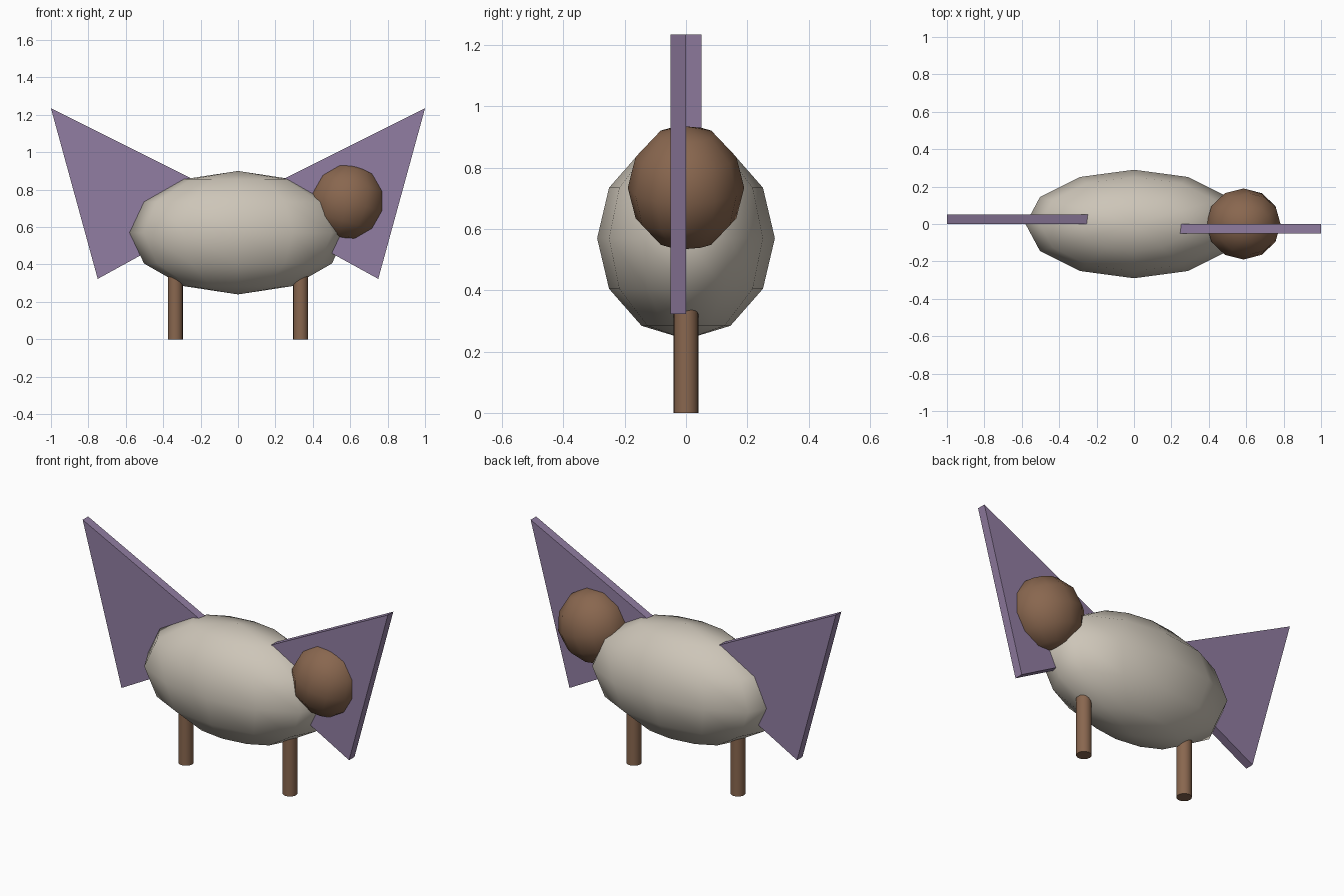
import bpy, bmesh, math
from mathutils import Matrix

if "Cube" in bpy.data.objects:
    bpy.data.objects.remove(bpy.data.objects["Cube"])


def material(name, rgb):
    m = bpy.data.materials.new(name)
    m.diffuse_color = (*rgb, 1.0)
    m.use_nodes = True
    m.node_tree.nodes["Principled BSDF"].inputs["Base Color"].default_value = m.diffuse_color
    return m


CREAM = material("cream", (0.61, 0.56, 0.48))
BROWN = material("brown", (0.25, 0.135, 0.078))
PURPLE = material("purple", (0.285, 0.207, 0.36))


def add_object(name, bm, mat, smooth=False):
    bmesh.ops.recalc_face_normals(bm, faces=bm.faces)
    mesh = bpy.data.meshes.new(name)
    for f in bm.faces:
        f.smooth = smooth
    bm.to_mesh(mesh)
    bm.free()
    mesh.materials.append(mat)
    ob = bpy.data.objects.new(name, mesh)
    bpy.context.collection.objects.link(ob)
    return ob


def ellipsoid(name, centre, radii, mat, tilt=0.0):
    bm = bmesh.new()
    mtx = (Matrix.Translation(centre) @ Matrix.Rotation(tilt, 4, 'Y')
           @ Matrix.Diagonal((*radii, 1.0)))
    bmesh.ops.create_uvsphere(bm, u_segments=12, v_segments=6, radius=1.0, matrix=mtx)
    return add_object(name, bm, mat, smooth=True)


# Body and head
ellipsoid("body", (0, 0, 0.57), (0.58, 0.29, 0.33), CREAM)
ellipsoid("head", (0.585, 0, 0.735), (0.205, 0.19, 0.207), BROWN, math.radians(15))

# Legs, running up into the body
for side, x in (("left", -0.335), ("right", 0.335)):
    bm = bmesh.new()
    bmesh.ops.create_cone(bm, cap_ends=True, segments=16, radius1=0.04, radius2=0.04,
                          depth=0.36, matrix=Matrix.Translation((x, 0, 0.18)))
    leg = add_object(side + "_leg", bm, BROWN, smooth=True)
    for f in leg.data.polygons:
        f.use_smooth = abs(f.normal.z) < 0.5
    for e in leg.data.edges:
        a, b = (leg.data.vertices[i].co.z for i in e.vertices)
        e.use_edge_sharp = abs(a - b) < 0.01

# Wings: triangular plates, the left one turned half round the z axis
for side, turn in (("right", 0.0), ("left", math.pi)):
    bm = bmesh.new()
    outline = [(0.0, 0.735), (0.75, 0.323), (1.0, 1.235)]
    face = bm.faces.new([bm.verts.new((x, -0.05, z)) for x, z in outline])
    ext = bmesh.ops.extrude_face_region(bm, geom=[face], use_keep_orig=True)
    moved = [v for v in ext["geom"] if isinstance(v, bmesh.types.BMVert)]
    bmesh.ops.translate(bm, verts=moved, vec=(0, 0.05, 0))
    bmesh.ops.transform(bm, matrix=Matrix.Rotation(turn, 4, 'Z'), verts=bm.verts)
    add_object(side + "_wing", bm, PURPLE)
